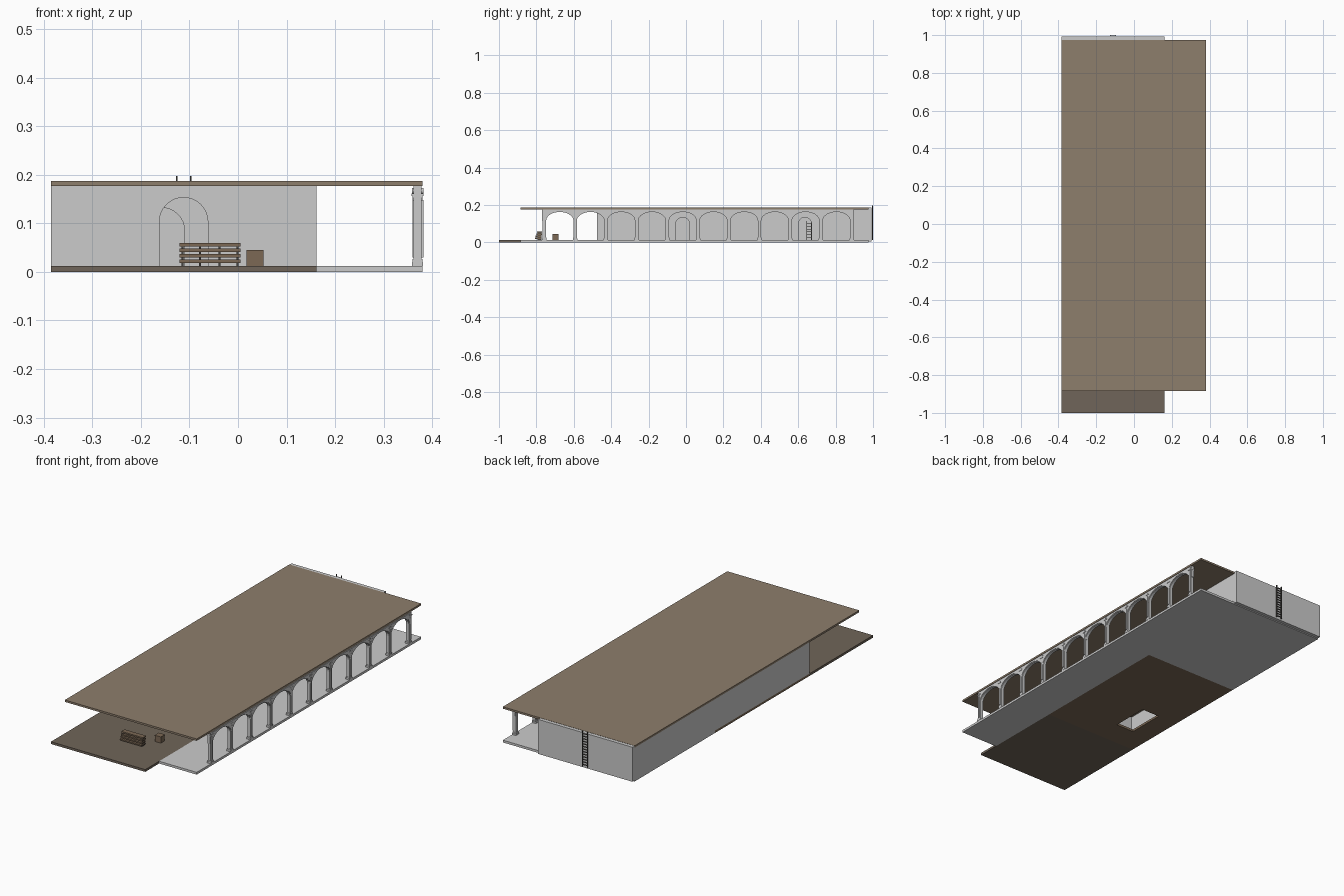
import bpy, bmesh, math
from mathutils import Matrix, Vector

if "Cube" in bpy.data.objects:
    bpy.data.objects.remove(bpy.data.objects["Cube"])


def paint(name, rgb):
    m = bpy.data.materials.new(name)
    m.diffuse_color = (*rgb, 1)
    m.use_nodes = True
    m.node_tree.nodes["Principled BSDF"].inputs["Base Color"].default_value = m.diffuse_color
    return m


ROOF = paint("roof_brown", (0.27, 0.21, 0.15))
EARTH = paint("earth_brown", (0.16, 0.13, 0.10))
WOOD = paint("wood", (0.20, 0.14, 0.09))
DARK = paint("dark_iron", (0.06, 0.055, 0.05))


def finish(name, bm, mat=None):
    bmesh.ops.recalc_face_normals(bm, faces=bm.faces)
    me = bpy.data.meshes.new(name)
    bm.to_mesh(me)
    bm.free()
    ob = bpy.data.objects.new(name, me)
    bpy.context.collection.objects.link(ob)
    if mat:
        me.materials.append(mat)
    return ob


def add_box(bm, x0, x1, y0, y1, z0, z1):
    m = Matrix.Translation(((x0 + x1) / 2, (y0 + y1) / 2, (z0 + z1) / 2))
    m = m @ Matrix.Diagonal((x1 - x0, y1 - y0, z1 - z0, 1))
    bmesh.ops.create_cube(bm, size=1, matrix=m)


def boxes(name, items, mat=None):
    bm = bmesh.new()
    for b in items:
        add_box(bm, *b)
    return finish(name, bm, mat)


def arched_panel(name, along, start, end, z0, z1, p0, p1, arches, mat=None):
    """Upright slab running along 'x' or 'y'; arches = (centre, half width, spring z, top z)."""
    pts = [(start, z0)]
    for c, r, spring, top in arches:
        if spring > z0:
            pts.append((c - r, z0))
        for i in range(17):
            t = math.pi * (1 - i / 16)
            pts.append((c + r * math.cos(t), spring + (top - spring) * math.sin(t)))
        if spring > z0:
            pts.append((c + r, z0))
    pts += [(end, z0), (end, z1), (start, z1)]
    bm = bmesh.new()
    place = (lambda u, z: (u, p0, z)) if along == 'x' else (lambda u, z: (p0, u, z))
    face = bm.faces.new([bm.verts.new(place(u, z)) for u, z in pts])
    res = bmesh.ops.extrude_face_region(bm, geom=[face])
    step = Vector((0, p1 - p0, 0)) if along == 'x' else Vector((p1 - p0, 0, 0))
    bmesh.ops.translate(bm, vec=step, verts=[v for v in res['geom'] if isinstance(v, bmesh.types.BMVert)])
    return finish(name, bm, mat)


F, TOP = 0.012, 0.177
L, R = -0.385, 0.162

# floors: yard, front room with stairwell opening, back rooms, porch
boxes("yard_floor", [(L, R, -1.0, -0.47, 0, F)], EARTH)
hx0, hx1, hy0, hy1 = -0.27, -0.165, -0.33, -0.13
boxes("front_room_floor", [(L, hx0, -0.47, 0.31, 0, F), (hx1, R, -0.47, 0.31, 0, F),
                           (hx0, hx1, -0.47, hy0, 0, F), (hx0, hx1, hy1, 0.31, 0, F)], WOOD)
boxes("back_room_floor", [(L, R, 0.31, 0.975, 0, F)])
boxes("porch_floor", [(R, 0.38, -0.885, 0.975, 0, F)])

# roof slab
boxes("roof", [(L, 0.38, -0.885, 0.975, TOP, 0.187)], ROOF)

# walls with arched doorways
T = 0.015
arched_panel("front_wall", 'x', L, R, F, TOP, -0.475, -0.475 + T, [(-0.112, 0.05, 0.103, 0.153)])
arched_panel("right_wall", 'y', -0.475, 0.975, F, TOP, R - T, R,
             [(-0.018, 0.0375, 0.097, 0.134), (0.636, 0.0345, 0.10, 0.134)])
arched_panel("partition_wall", 'x', L, R, F, TOP, 0.305, 0.305 + T, [(-0.157, 0.047, 0.085, 0.132)])
boxes("left_wall", [(L, L + T, -0.475, 0.975, F, TOP)])
boxes("back_wall", [(L, R, 0.975, 0.993, 0.005, 0.186)])

# arcade: columns, arches and spandrel roundels
STEP = 0.1643
cols = [-0.757 + STEP * i for i in range(11)]
for i, y in enumerate(cols):
    parts = [(0.361, 0.378, y - 0.009, y + 0.009, F, TOP)]
    for z0, z1, g in ((F, 0.02, 0.003), (0.02, 0.026, 0.0015), (0.152, 0.156, 0.0015), (0.156, 0.161, 0.004)):
        parts.append((0.361 - g, 0.378 + g, y - 0.009 - g, y + 0.009 + g, z0, z1))
    parts.append((0.359, 0.382, y - 0.005, y + 0.005, 0.03, 0.148))
    boxes(f"column_{i + 1}", parts)
arched_panel("arcade", 'y', cols[0] - 0.012, cols[-1] + 0.012, 0.115, TOP, 0.362, 0.377,
             [(y + STEP / 2, 0.073, 0.116, 0.163) for y in cols[:-1]])
arched_panel("arcade_trim", 'y', cols[0], cols[-1], 0.113, 0.171, 0.359, 0.38,
             [(y + STEP / 2, 0.077, 0.114, 0.166) for y in cols[:-1]])
bm = bmesh.new()
for y in cols:
    bmesh.ops.create_cone(bm, cap_ends=True, segments=16, radius1=0.006, radius2=0.006, depth=0.024,
                          matrix=Matrix.Translation((0.37, y, 0.167)) @ Matrix.Rotation(math.pi / 2, 4, 'Y'))
finish("spandrel_roundels", bm)

# ladder on the back wall
rails = [(x, x + 0.003, 0.994, 1.0, F, 0.197) for x in (-0.128, -0.099)]
rungs = [(-0.126, -0.098, 0.995, 0.999, 0.02 + 0.0135 * i, 0.023 + 0.0135 * i) for i in range(13)]
boxes("back_ladder", rails + rungs, DARK)

# stepped slatted rack in the yard
slats, frame = [], []
for i in range(4):
    z = F + 0.006 + 0.0115 * i
    slats.append((-0.12, 0.005, -0.808 + 0.004 * i, -0.775 + 0.002 * i, z, z + 0.007))
for x in (-0.116, -0.08, -0.04, -0.003):
    frame.append((x, x + 0.004, -0.795, -0.772, F, 0.054))
boxes("rack_slats", slats, WOOD)
boxes("rack_frame", frame, DARK)

# crate in the yard
boxes("crate", [(0.018, 0.052, -0.714, -0.682, F, 0.044),
                (0.017, 0.053, -0.715, -0.681, 0.041, 0.045)], WOOD)

# small inside ladder seen through the rear doorway
boxes("inner_ladder", [(0.08, 0.083, y, y + 0.003, F, 0.115) for y in (0.645, 0.667)] +
      [(0.08, 0.083, 0.645, 0.67, 0.025 + 0.015 * i, 0.028 + 0.015 * i) for i in range(6)], DARK)
